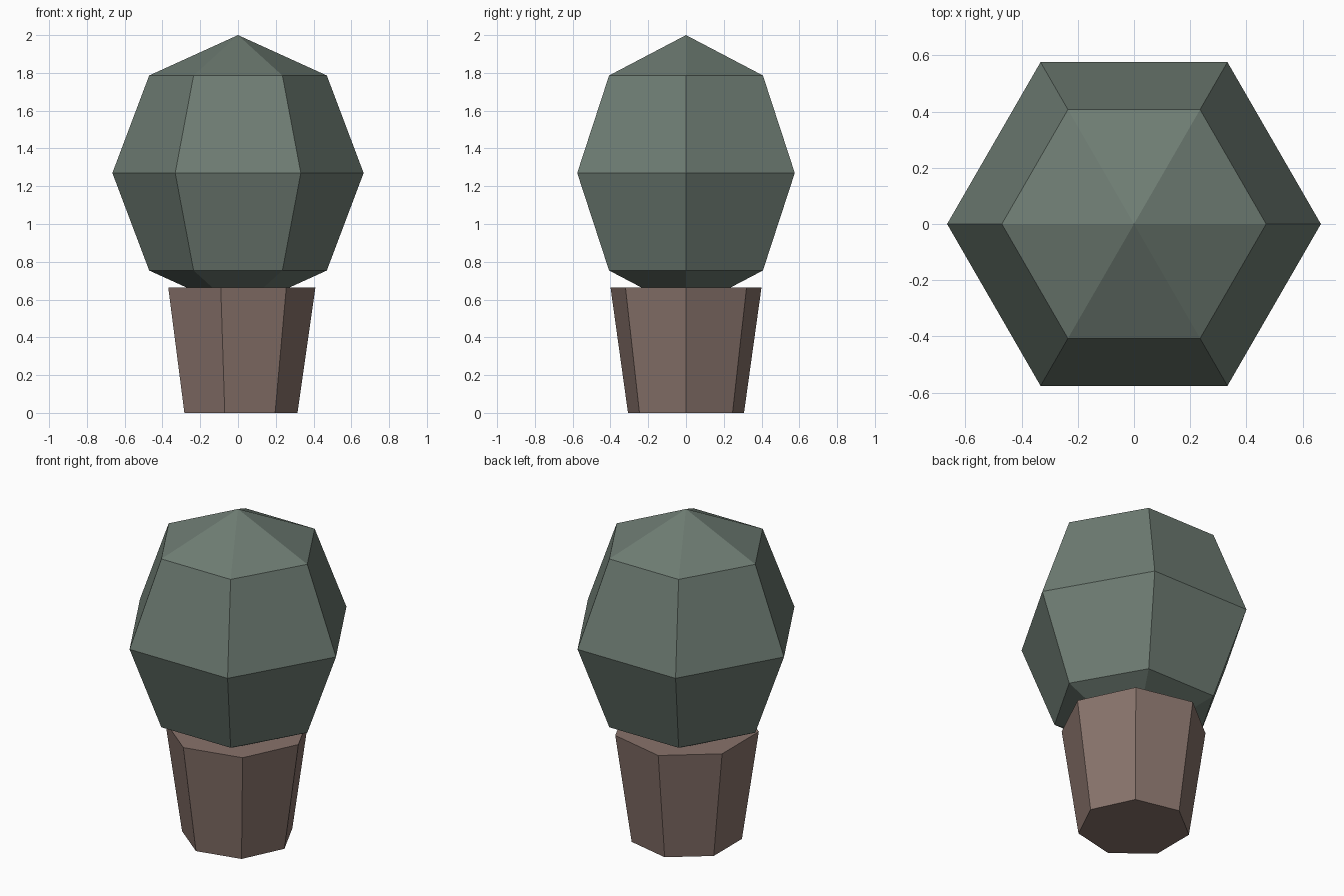
import bpy
import bmesh
from math import cos, sin, pi

cube = bpy.data.objects.get("Cube")
if cube:
    bpy.data.objects.remove(cube, do_unlink=True)


def make_material(name, rgb):
    mat = bpy.data.materials.new(name)
    mat.use_nodes = True
    colour = (*rgb, 1.0)
    mat.diffuse_color = colour
    mat.node_tree.nodes["Principled BSDF"].inputs["Base Color"].default_value = colour
    return mat


def lathe(name, profile, sides, mat):
    """Flat-sided solid from (radius, height) rings; zero radius is a tip."""
    bm = bmesh.new()
    rings = []
    for r, z in profile:
        count = sides if r > 0 else 1
        rings.append([bm.verts.new((r * cos(2 * pi * i / sides),
                                    r * sin(2 * pi * i / sides), z))
                      for i in range(count)])
    for low, high in zip(rings, rings[1:]):
        for i in range(sides):
            j = (i + 1) % sides
            corners = [low[i % len(low)], low[j % len(low)],
                       high[j % len(high)], high[i % len(high)]]
            bm.faces.new(list(dict.fromkeys(corners)))
    for ring in (rings[0], rings[-1]):
        if len(ring) > 1:
            bm.faces.new(ring)
    bmesh.ops.recalc_face_normals(bm, faces=bm.faces)
    mesh = bpy.data.meshes.new(name)
    bm.to_mesh(mesh)
    bm.free()
    mesh.materials.append(mat)
    obj = bpy.data.objects.new(name, mesh)
    bpy.context.collection.objects.link(obj)
    return obj


leaf_green = make_material("leaf green", (0.156, 0.202, 0.171))
clay_brown = make_material("clay brown", (0.246, 0.171, 0.147))

# Tapered seven-sided pot
lathe("pot", [(0.315, 0), (0.41, 0.665)], 7, clay_brown)

# Low-poly rounded bush: latitude rings of a stretched sphere
width, height, centre, bands = 0.665, 0.73, 1.27, 4
rings = []
for k in range(bands + 1):
    lat = pi * k / bands - pi / 2
    r = width * cos(lat) if 0 < k < bands else 0
    rings.append((r, centre + height * sin(lat)))
lathe("foliage", rings, 6, leaf_green)
